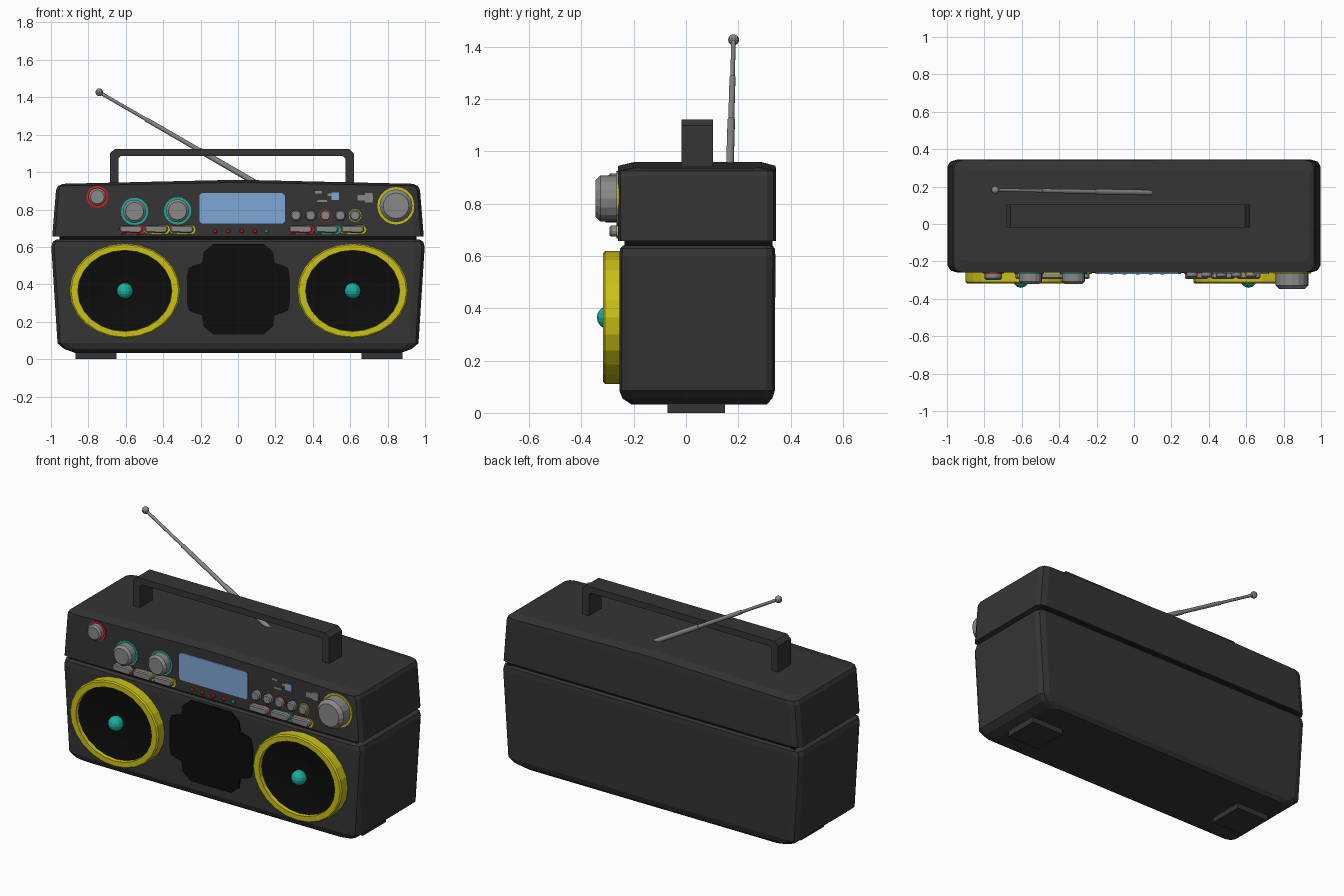
import bpy, bmesh, math
from mathutils import Vector

if "Cube" in bpy.data.objects:
    bpy.data.objects.remove(bpy.data.objects["Cube"])


def material(name, rgb):
    m = bpy.data.materials.new(name)
    m.diffuse_color = (*rgb, 1)
    m.use_nodes = True
    m.node_tree.nodes["Principled BSDF"].inputs["Base Color"].default_value = m.diffuse_color
    return m


CASE = material("charcoal", (0.035, 0.035, 0.035))
BLACK = material("black", (0.004, 0.004, 0.004))
GREY = material("mid grey", (0.25, 0.25, 0.25))
YELLOW = material("yellow", (0.60, 0.53, 0.008))
TEAL = material("teal", (0.01, 0.43, 0.35))
RED = material("red", (0.70, 0.012, 0.012))
BLUE = material("screen blue", (0.21, 0.39, 0.67))
FRONT_TOP, FRONT_LOW = -0.26, -0.255


def loft(name, rings, mat, caps=True, closed=False, smooth=None):
    """Skin a list of rings that have equal point counts."""
    bm = bmesh.new()
    vs = [[bm.verts.new(p) for p in r] for r in rings]
    n = len(vs[0])
    pairs = list(zip(vs, vs[1:])) + ([(vs[-1], vs[0])] if closed else [])
    for a, b in pairs:
        for i in range(n):
            bm.faces.new((a[i], a[(i + 1) % n], b[(i + 1) % n], b[i]))
    if caps and not closed:
        bm.faces.new(vs[0])
        bm.faces.new(vs[-1])
    bmesh.ops.recalc_face_normals(bm, faces=bm.faces)
    me = bpy.data.meshes.new(name)
    bm.to_mesh(me)
    bm.free()
    me.materials.append(mat)
    ob = bpy.data.objects.new(name, me)
    bpy.context.collection.objects.link(ob)
    if smooth:
        me.shade_smooth()
        me.set_sharp_from_angle(angle=math.radians(smooth))
    return ob


def ellipse(cx, cz, y, rx, rz, n):
    return [(cx + rx * math.cos(math.tau * i / n), y, cz + rz * math.sin(math.tau * i / n))
            for i in range(n)]


def turned(name, cx, cz, profile, mat, n=16, **kw):
    """Lathe-like part along y; profile holds (y, rx, rz)."""
    return loft(name, [ellipse(cx, cz, y, rx, rz, n) for y, rx, rz in profile], mat, **kw)


def box(name, lo, hi, mat):
    (a, b, c), (d, e, f) = lo, hi
    return loft(name, [[(a, b, z), (d, b, z), (d, e, z), (a, e, z)] for z in (c, f)], mat)


def plate(name, pts, y0, y1, mat):
    return loft(name, [[(x, y, z) for x, z in pts] for y in (y0, y1)], mat)


def case_ring(z, hx, y0, y1, crown=0.0):
    """Rounded rectangle; the middle points can be lifted by crown."""
    k = [(0.05, 0), (0.015, 0.01), (0, 0.035)]
    right_front = [(hx - a, y0 + b) for a, b in k]
    right_back = [(hx - a, y1 - b) for a, b in reversed(k)]
    right = right_front + right_back
    left = [(-x, y) for x, y in reversed(right)]
    pts = [(0, y0)] + right + [(0, y1)] + left
    return [(x, y, z + crown * (1 - abs(x))) for x, y in pts]


# Main case: lower speaker box, recessed gap, upper control box
loft("lower_case", [case_ring(0.033, 0.87, -0.21, 0.31), case_ring(0.055, 0.93, -0.243, 0.33),
                    case_ring(0.085, 0.965, FRONT_LOW, 0.34), case_ring(0.60, 0.998, FRONT_LOW, 0.342),
                    case_ring(0.628, 0.99, -0.252, 0.34), case_ring(0.64, 0.97, -0.24, 0.33)], CASE)
box("case_gap", (-0.955, -0.235, 0.62), (0.955, 0.33, 0.68), BLACK)
loft("upper_case", [case_ring(0.657, 0.993, FRONT_TOP, 0.345), case_ring(0.905, 0.973, FRONT_TOP, 0.345),
                    case_ring(0.925, 0.962, FRONT_TOP, 0.343, 0.02),
                    case_ring(0.936, 0.935, -0.20, 0.29, 0.023)], CASE)

# Feet
for side, x in (("left", -0.76), ("right", 0.77)):
    box(side + "_foot", (x - 0.11, -0.07, 0), (x + 0.11, 0.15, 0.06), CASE)

# Carry handle: bent strip with small outer chamfers
half = [(-0.685, 0.92), (-0.685, 1.10), (-0.66, 1.123)]
inner = [(-0.64, 0.92), (-0.64, 1.072), (-0.627, 1.086)]
cx = -0.033
mir = lambda ps: [(2 * cx - x, z) for x, z in reversed(ps)]
outer_path, inner_path = half + mir(half), inner + mir(inner)
loft("carry_handle", [[(o[0], -0.018, o[1]), (i[0], -0.018, i[1]), (i[0], 0.103, i[1]), (o[0], 0.103, o[1])]
                      for o, i in zip(outer_path, inner_path)], CASE)

# Telescopic antenna in three narrowing tubes with a ball tip
base, tip = Vector((0.09, 0.168, 0.945)), Vector((-0.742, 0.182, 1.427))
axis = (tip - base).normalized()
u = axis.cross(Vector((0, 1, 0))).normalized()
v = axis.cross(u)


def tube_ring(t, r, n=10):
    c = base.lerp(tip, t)
    return [tuple(c + r * (u * math.cos(math.tau * i / n) + v * math.sin(math.tau * i / n)))
            for i in range(n)]


loft("antenna", [tube_ring(t, r) for t, r in ((0, .015), (.36, .015), (.36, .012), (.7, .012),
                                              (.7, .009), (1, .009))], GREY, smooth=40)
bpy.ops.mesh.primitive_uv_sphere_add(segments=10, ring_count=8, radius=0.021, location=tip)
bpy.context.object.name = "antenna_tip"
bpy.context.object.data.materials.append(GREY)

# Oval speakers: rim, dark cone, domed centre
for side, x in (("left", -0.605), ("right", 0.613)):
    z = 0.365
    turned(side + "_speaker_rim", x, z, [(-0.245, .296, .254), (-0.31, .296, .254), (-0.317, .288, .247),
                                         (-0.317, .252, .217), (-0.245, .245, .21)], YELLOW, 24, closed=True)
    turned(side + "_speaker_cone", x, z, [(-0.25, .25, .215), (-0.295, .25, .215), (-0.275, .1, .09),
                                          (-0.275, .05, .05)], BLACK, 24)
    bpy.ops.mesh.primitive_uv_sphere_add(segments=12, ring_count=8, radius=0.044, location=(x, -0.297, z))
    bpy.context.object.name = side + "_speaker_dome"
    bpy.context.object.data.materials.append(TEAL)

# Centre grille: lobed outline mirrored about its vertical and horizontal axes
quarter = [(0.275, 0.07), (0.265, 0.115), (0.235, 0.128), (0.195, 0.14), (0.185, 0.20), (0.135, 0.242)]
top = quarter + [(-x, z) for x, z in reversed(quarter)]
outline = top + [(x, -z) for x, z in reversed(top)]
plate("centre_grille", [(x + 0.002, z + 0.374) for x, z in outline], -0.25, -0.262, BLACK)

# Display with clipped corners
c = 0.012
x0, x1, z0, z1 = -0.205, 0.25, 0.724, 0.888
plate("display", [(x0 + c, z0), (x1 - c, z0), (x1, z0 + c), (x1, z1 - c), (x1 - c, z1), (x0 + c, z1),
                  (x0, z1 - c), (x0, z0 + c)], -0.255, -0.266, BLUE)


def knob(name, x, z, r, y, ring=None, ring_r=0.0):
    b = r * 0.22
    turned(name, x, z, [(-0.25, r, r), (y + b, r, r), (y, r - b, r - b)], GREY, 16)
    if ring:
        turned(name + "_ring", x, z, [(-0.25, ring_r, ring_r), (-0.265, ring_r, ring_r)], ring, 20)


# Rotary knobs with coloured rings
knob("power_knob", -0.752, 0.868, 0.047, -0.30, RED, 0.058)
knob("bass_knob", -0.553, 0.79, 0.062, -0.32, TEAL, 0.073)
knob("treble_knob", -0.323, 0.793, 0.062, -0.32, TEAL, 0.073)
knob("volume_knob", 0.845, 0.82, 0.088, -0.347, YELLOW, 0.1)
for i, ring in enumerate((None, None, RED, None, YELLOW)):
    knob(f"small_knob_{i + 1}", 0.31 + 0.079 * i, 0.768, 0.029, -0.285, ring, 0.034)


def capsule(name, cx, cz, hx, hz, y, mat, bevel=0.0):
    def ring(yy, d):
        return [(cx + (hx - hz) * (1 if p[0] >= -1e-6 else -1) + p[0], yy, cz + p[2])
                for p in [ellipse(0, 0, 0, hz - d, hz - d, 12)[i] for i in range(12)]]
    loft(name, [ring(-0.25, 0), ring(y + bevel, 0), ring(y, bevel)], mat)


# Push buttons on coloured bases
for row, xs, cols in (("left", (-0.572, -0.437, -0.30), (RED, YELLOW, YELLOW)),
                      ("right", (0.335, 0.475, 0.613), (RED, TEAL, YELLOW))):
    for i, (x, col) in enumerate(zip(xs, cols)):
        capsule(f"{row}_button_{i + 1}", x, 0.695, 0.062, 0.021, -0.293, GREY, 0.006)
        capsule(f"{row}_button_base_{i + 1}", x + 0.004, 0.692, 0.071, 0.025, -0.266, col, 0.001)

# Indicator lamps
for i, x in enumerate((-0.122, -0.052, 0.02, 0.09, 0.152)):
    turned(f"indicator_lamp_{i + 1}", x, 0.684, [(-0.25, .012, .012), (-0.266, .012, .012),
                                                 (-0.271, .007, .007)], TEAL if i == 4 else RED, 8)

# Small printed marks on the control panel
for i, (x, z, w, h, m) in enumerate(((0.43, 0.892, 0.018, 0.006, GREY), (0.45, 0.845, 0.025, 0.006, GREY),
                                     (0.49, 0.878, 0.012, 0.007, GREY), (0.52, 0.87, 0.02, 0.02, BLUE),
                                     (0.68, 0.862, 0.042, 0.015, GREY), (0.70, 0.862, 0.02, 0.025, GREY))):
    y = -0.264 - 0.0005 * i
    plate(f"panel_mark_{i + 1}", [(x - w, z - h), (x + w, z - h), (x + w, z + h), (x - w, z + h)], -0.255, y, m)
